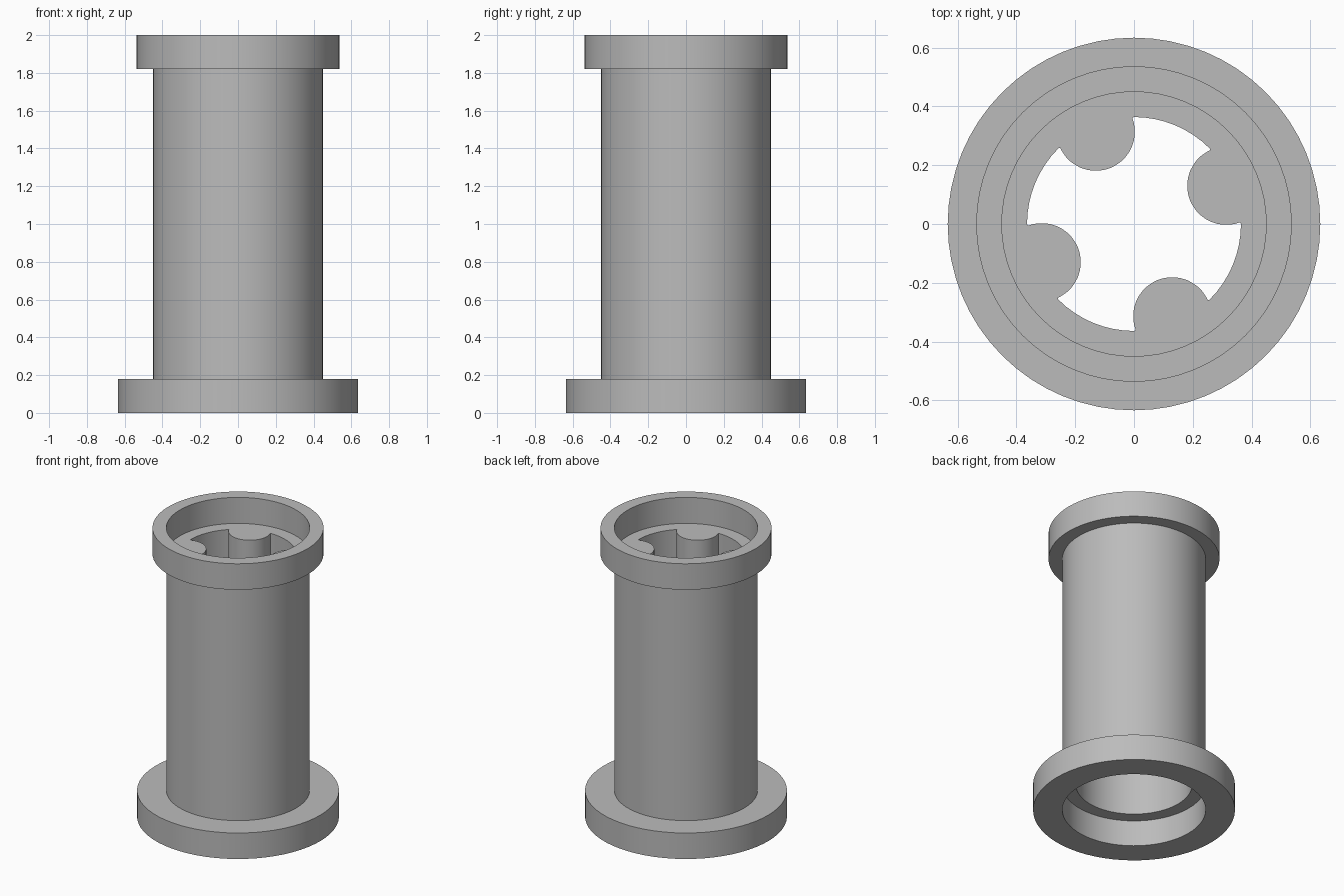
import bpy, bmesh
from math import sin, cos, tau, radians

cube = bpy.data.objects.get("Cube")
if cube:
    bpy.data.objects.remove(cube, do_unlink=True)

SEGMENTS = 64
BORE, TUBE, TOP_RIM, BASE_RIM = 0.364, 0.45, 0.537, 0.634
HEIGHT, FLANGE = 2.0, 0.18

grey = bpy.data.materials.new("plain grey")
grey.use_nodes = True
colour = (0.5, 0.5, 0.5, 1)
grey.diffuse_color = colour
grey.node_tree.nodes["Principled BSDF"].inputs["Base Color"].default_value = colour


def finish(bm, name):
    bmesh.ops.recalc_face_normals(bm, faces=bm.faces)
    mesh = bpy.data.meshes.new(name)
    bm.to_mesh(mesh)
    bm.free()
    mesh.materials.append(grey)
    obj = bpy.data.objects.new(name, mesh)
    bpy.context.collection.objects.link(obj)
    bpy.ops.object.select_all(action="DESELECT")
    obj.select_set(True)
    bpy.context.view_layer.objects.active = obj
    bpy.ops.object.shade_smooth_by_angle(angle=radians(30))
    return obj


def lathe(name, profile):
    """Revolve a closed (radius, z) profile about the z axis."""
    bm = bmesh.new()
    rings = []
    for i in range(SEGMENTS):
        a = tau * i / SEGMENTS
        rings.append([bm.verts.new((r * cos(a), r * sin(a), z)) for r, z in profile])
    n = len(profile)
    for i in range(SEGMENTS):
        here, there = rings[i], rings[(i + 1) % SEGMENTS]
        for j in range(n):
            k = (j + 1) % n
            bm.faces.new((here[j], there[j], there[k], here[k]))
    return finish(bm, name)


def prism(name, outline, bottom, top):
    bm = bmesh.new()
    face = bm.faces.new([bm.verts.new((x, y, bottom)) for x, y in outline])
    extruded = bmesh.ops.extrude_face_region(bm, geom=[face], use_keep_orig=True)
    raised = [v for v in extruded["geom"] if isinstance(v, bmesh.types.BMVert)]
    bmesh.ops.translate(bm, verts=raised, vec=(0, 0, top - bottom))
    return finish(bm, name)


# Flanged tube with a stepped recess at each end
shoulder = HEIGHT - FLANGE
lathe("flanged_tube", [
    (BORE, FLANGE), (TUBE, FLANGE), (TUBE, 0), (BASE_RIM, 0),
    (BASE_RIM, FLANGE), (TUBE, FLANGE), (TUBE, shoulder), (TOP_RIM, shoulder),
    (TOP_RIM, HEIGHT), (TUBE, HEIGHT), (TUBE, shoulder), (BORE, shoulder)])

# Four rounded lugs inside the bore, flush with the upper recess floor
LUG_CENTRE, LUG_RADIUS, STEPS = 0.34, 0.133, 20
outline = []
for i in range(STEPS + 1):
    a = radians(90 + 180 * i / STEPS)
    outline.append((LUG_CENTRE + LUG_RADIUS * cos(a), LUG_RADIUS * sin(a)))
for i in range(9):
    a = radians(-22.5 + 45 * i / 8)
    outline.append((BORE * cos(a), BORE * sin(a)))
for i in range(4):
    lug = prism(f"bore_lug_{i + 1}", outline, 1.0, shoulder)
    lug.rotation_euler.z = radians(22.5 + 90 * i)
